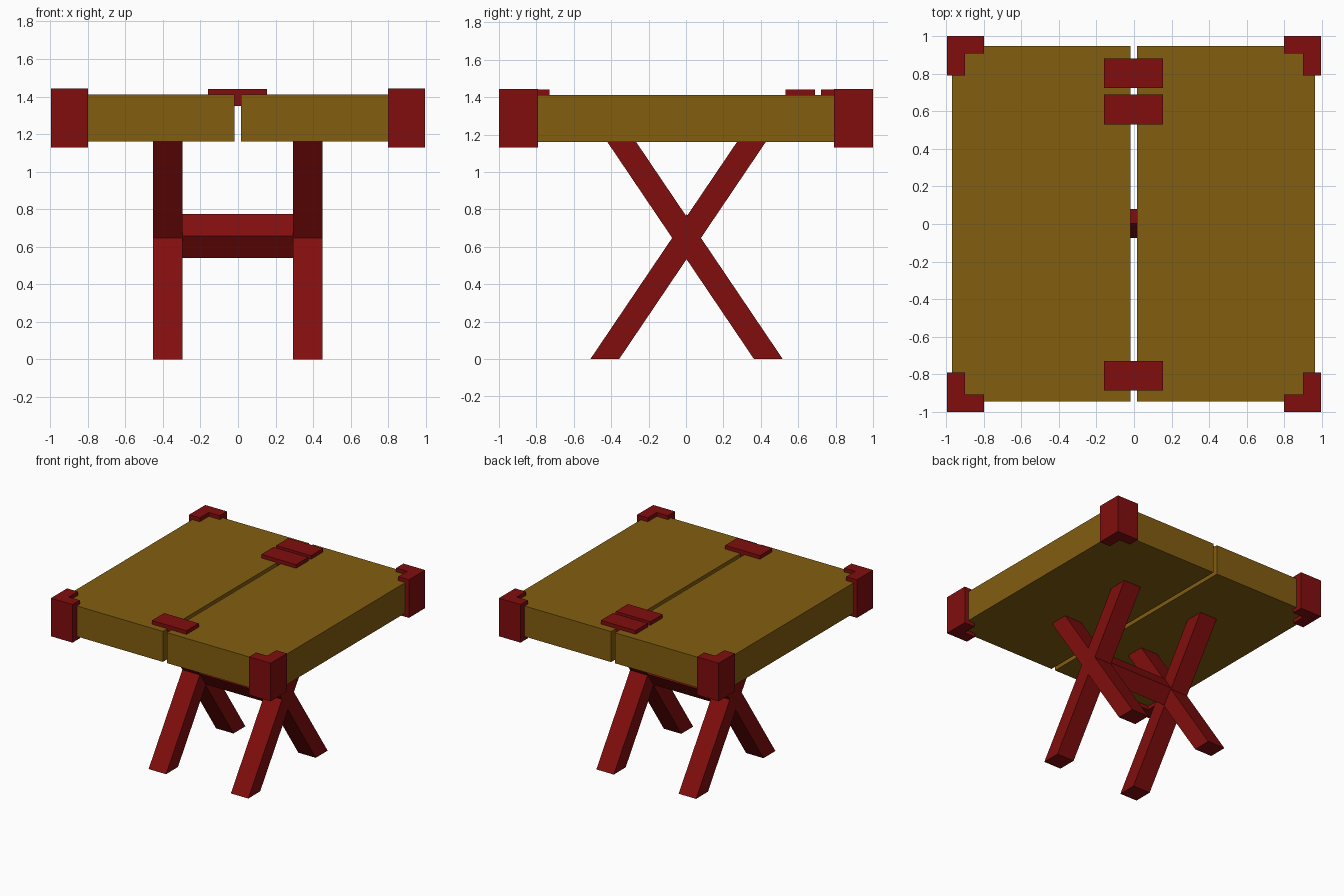
import bpy
from mathutils import Vector

if "Cube" in bpy.data.objects:
    bpy.data.objects.remove(bpy.data.objects["Cube"], do_unlink=True)


def make_material(name, rgb):
    mat = bpy.data.materials.new(name)
    mat.use_nodes = True
    colour = (*rgb, 1)
    mat.diffuse_color = colour
    bsdf = next(n for n in mat.node_tree.nodes if n.type == 'BSDF_PRINCIPLED')
    bsdf.inputs["Base Color"].default_value = colour
    return mat


wood = make_material("ochre wood", (0.225, 0.11, 0.005))
red = make_material("dark red paint", (0.22, 0.004, 0.004))


def prism(name, profile, axis, start, end, mat):
    """Extrude a 2D profile along x (profile is y, z) or z (profile is x, y)."""
    def place(p, t):
        return Vector((t, *p)) if axis == 'x' else Vector((*p, t))
    area = sum(a[0] * b[1] - b[0] * a[1]
               for a, b in zip(profile, profile[1:] + profile[:1]))
    if area < 0:
        profile = profile[::-1]
    n = len(profile)
    verts = [place(p, t) for t in (start, end) for p in profile]
    faces = [list(range(n))[::-1], list(range(n, 2 * n))]
    faces += [[i, (i + 1) % n, (i + 1) % n + n, i + n] for i in range(n)]
    mesh = bpy.data.meshes.new(name)
    mesh.from_pydata(verts, [], faces)
    mesh.materials.append(mat)
    obj = bpy.data.objects.new(name, mesh)
    bpy.context.collection.objects.link(obj)
    return obj


def box(name, x, y, z, mat):
    rect = [(x[0], y[0]), (x[1], y[0]), (x[1], y[1]), (x[0], y[1])]
    return prism(name, rect, 'z', *z, mat)


# Two top boards with a narrow gap between them
board_y, board_z = (-0.945, 0.947), (1.16, 1.41)
box("right_board", (-0.968, -0.019), board_y, board_z, wood)
box("left_board", (0.016, 0.963), board_y, board_z, wood)

# L-shaped corner brackets
bracket = [(0.997, 1), (0.8, 1), (0.8, 0.907), (0.9, 0.907), (0.9, 0.79), (0.997, 0.79)]
for sx, side in ((-1, "right"), (1, "left")):
    for sy, end in ((-1, "front"), (1, "back")):
        corner = [(sx * x, sy * y) for x, y in bracket]
        prism(f"{end}_{side}_corner_bracket", corner, 'z', 1.13, 1.442, red)

# Clips bridging the gap, sunk into the boards
for name, y in (("front", -0.808), ("back_inner", 0.61), ("back_outer", 0.802)):
    box(f"{name}_clip", (-0.16, 0.155), (y - 0.079, y + 0.079), (1.35, 1.44), red)

# Crossed legs, sheared so that their feet lie flat
half, foot, top, top_z = 0.077, 0.437, 0.36, 1.18
for side, x in (("right", -0.453), ("left", 0.293)):
    for s, way in ((1, "front"), (-1, "back")):
        leg = [(s * (-foot - half) + 0.003, 0), (s * (-foot + half) + 0.003, 0),
               (s * (top + half) + 0.003, top_z), (s * (top - half) + 0.003, top_z)]
        prism(f"{way}_{side}_leg", leg, 'x', x, x + 0.158, red)

# Diamond-section stretcher joining the two crossings
diamond = [(-0.075, 0.657), (0.003, 0.54), (0.081, 0.657), (0.003, 0.774)]
prism("stretcher", diamond, 'x', -0.3, 0.3, red)
